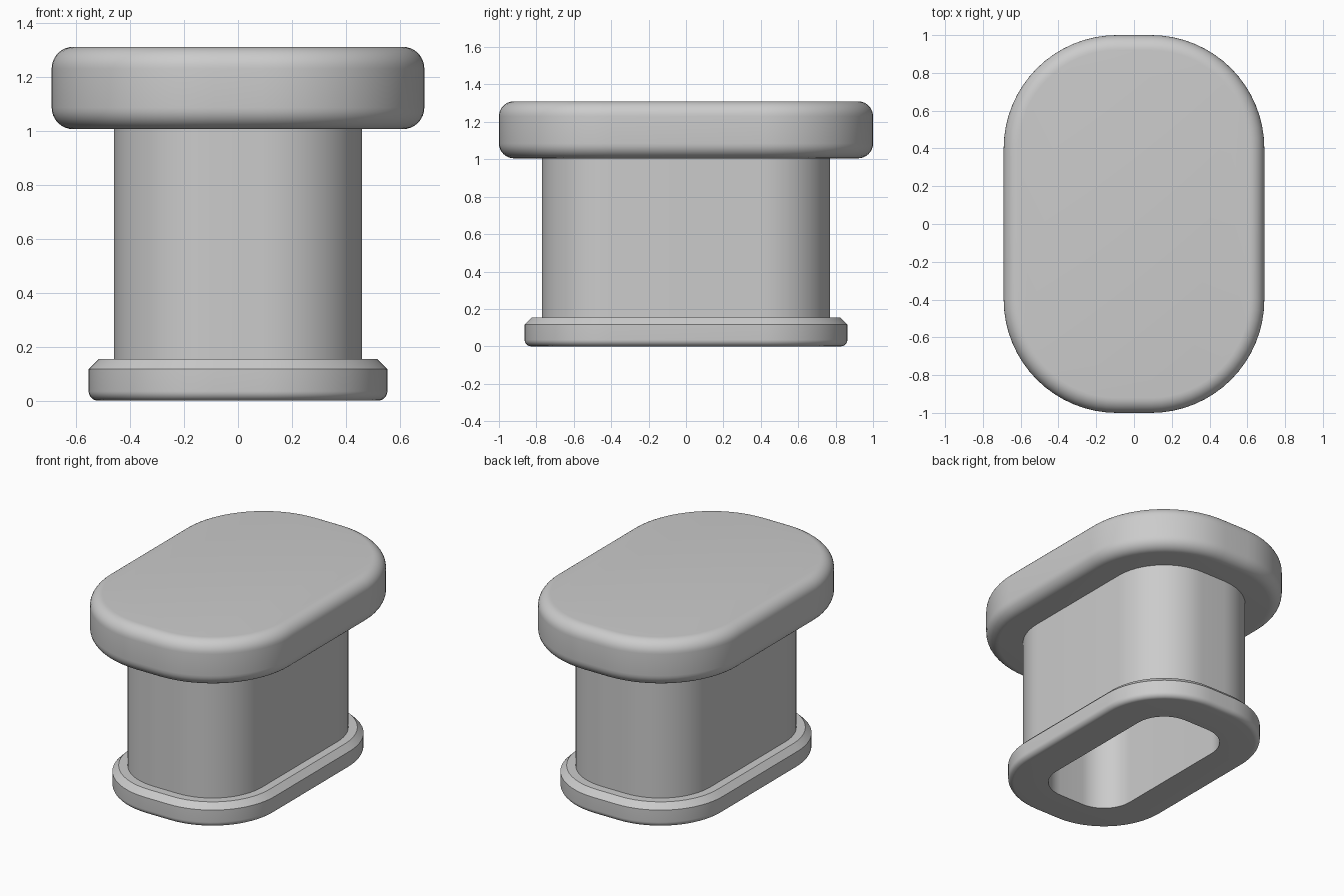
import bpy, bmesh, math

cube = bpy.data.objects.get("Cube")
if cube:
    bpy.data.objects.remove(cube, do_unlink=True)

grey = bpy.data.materials.new("plain grey")
grey.use_nodes = True
colour = (0.6, 0.6, 0.6, 1)
grey.diffuse_color = colour
grey.node_tree.nodes["Principled BSDF"].inputs["Base Color"].default_value = colour

# Every outline is the same small core rectangle grown by a radius
CORE_X, CORE_Y = 0.09, 0.40
STEPS = 16
CAP, SHAFT, BASE, HOLE = 0.60, 0.37, 0.463, 0.21
CAP_LOW, CAP_TOP, BASE_TOP = 1.005, 1.31, 0.155


def outline(radius, z):
    points = []
    for corner, (sx, sy) in enumerate([(1, 1), (-1, 1), (-1, -1), (1, -1)]):
        for i in range(STEPS + 1):
            a = (corner + i / STEPS) * math.pi / 2
            points.append((sx * CORE_X + radius * math.cos(a),
                           sy * CORE_Y + radius * math.sin(a), z))
    return points


def fillet(radius, z, size, start, steps=8):
    """Quarter-round profile points around a centre."""
    angles = [math.radians(start + 90 * i / steps) for i in range(steps + 1)]
    return [(radius + size * math.cos(a), z + size * math.sin(a)) for a in angles]


def loft(name, profile, capped=False):
    """Sweep a (radius, height) profile around the rounded outline."""
    bm = bmesh.new()
    rings = [[bm.verts.new(p) for p in outline(r, z)] for r, z in profile]
    for low, high in zip(rings, rings[1:]):
        for i in range(len(low)):
            j = (i + 1) % len(low)
            bm.faces.new((low[i], low[j], high[j], high[i]))
    if capped:
        bm.faces.new(rings[0][::-1])
        bm.faces.new(rings[-1])
    mesh = bpy.data.meshes.new(name)
    bm.to_mesh(mesh)
    bm.free()
    mesh.materials.append(grey)
    obj = bpy.data.objects.new(name, mesh)
    bpy.context.collection.objects.link(obj)
    bpy.ops.object.select_all(action="DESELECT")
    obj.select_set(True)
    bpy.context.view_layer.objects.active = obj
    bpy.ops.object.shade_smooth_by_angle(angle=math.radians(30))
    return obj


# Thick cap with rounded rims
edge = 0.08
loft("cap", fillet(CAP - edge, CAP_LOW + edge, edge, -90)
     + fillet(CAP - edge, CAP_TOP - edge, edge, 0), capped=True)

# Hollow shaft: outer wall and bore
loft("shaft", [(SHAFT, BASE_TOP), (SHAFT, CAP_LOW)])
loft("bore", [(HOLE, CAP_LOW), (HOLE, 0)])

# Base flange: rounded below, chamfered above
round_size, chamfer = 0.035, 0.038
loft("base_flange", [(HOLE, 0)]
     + fillet(BASE - round_size, round_size, round_size, -90)
     + [(BASE, BASE_TOP - chamfer), (BASE - chamfer, BASE_TOP), (SHAFT, BASE_TOP)])
